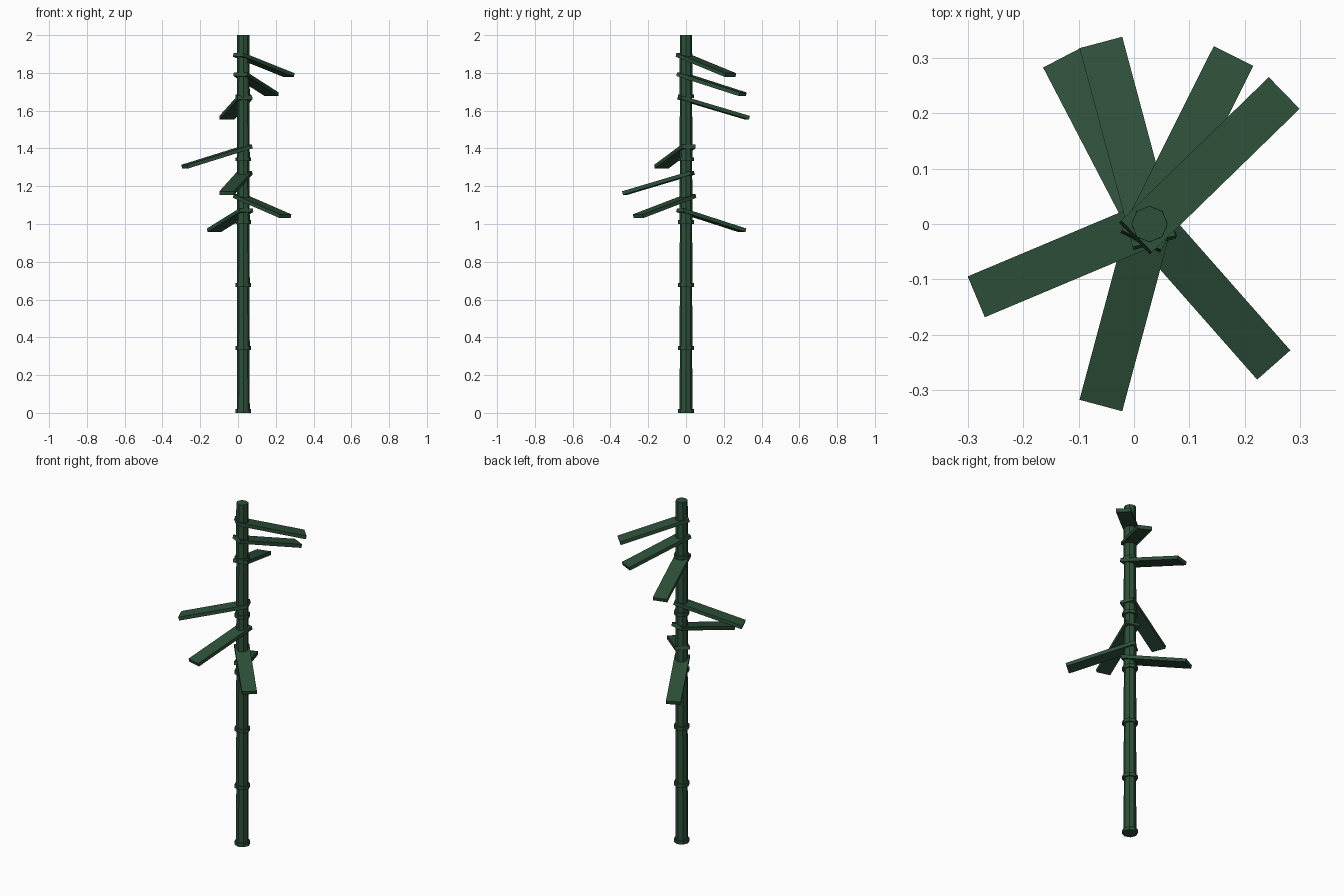
import bpy, bmesh, math
from mathutils import Matrix

if "Cube" in bpy.data.objects:
    bpy.data.objects.remove(bpy.data.objects["Cube"])

green = bpy.data.materials.new("dark green")
green.diffuse_color = (0.027, 0.080, 0.042, 1)
green.use_nodes = True
green.node_tree.nodes["Principled BSDF"].inputs["Base Color"].default_value = green.diffuse_color

AXIS_X = 0.028   # the stalk stands slightly right of the centre
SIDES = 8


def finish(bm, name):
    bmesh.ops.recalc_face_normals(bm, faces=bm.faces)
    mesh = bpy.data.meshes.new(name)
    bm.to_mesh(mesh)
    bm.free()
    mesh.materials.append(green)
    ob = bpy.data.objects.new(name, mesh)
    bpy.context.collection.objects.link(ob)
    return ob


def prism(name, z0, z1, r0, r1):
    """Eight-sided, optionally tapered cylinder on the stalk axis."""
    bm = bmesh.new()
    bmesh.ops.create_cone(bm, cap_ends=True, segments=SIDES, radius1=r0, radius2=r1,
                          depth=z1 - z0,
                          matrix=Matrix.Translation((AXIS_X, 0, (z0 + z1) / 2)))
    return finish(bm, name)


# Stalk: six equal segments, each with a collar at its foot
STEP = 2 / 6
for i in range(6):
    z = i * STEP
    prism(f"stalk_segment_{i + 1}", z, z + STEP, 0.0345, 0.0325)
    prism(f"stalk_collar_{i + 1}", z, z + 0.02, 0.042, 0.042)

# Leaves: flat slabs passing through the stalk and drooping outward
LENGTH, WIDTH, THICK, DROOP = 0.387, 0.08, 0.02, 0.28
leaves = [  # compass angle in degrees, height of slab centre
    (117.5, 1.020), (-48.6, 1.095), (255, 1.217), (202.8, 1.357),
    (105, 1.616), (63.4, 1.740), (44.2, 1.842),
]
for i, (angle, z) in enumerate(leaves):
    bm = bmesh.new()
    place = (Matrix.Translation((AXIS_X, 0, z))
             @ Matrix.Rotation(math.radians(angle), 4, 'Z')
             @ Matrix.Translation((0.151, 0, 0))
             @ Matrix.Rotation(DROOP, 4, 'Y')
             @ Matrix.Diagonal((LENGTH, WIDTH, THICK, 1)))
    bmesh.ops.create_cube(bm, size=1, matrix=place)
    finish(bm, f"leaf_{i + 1}")
